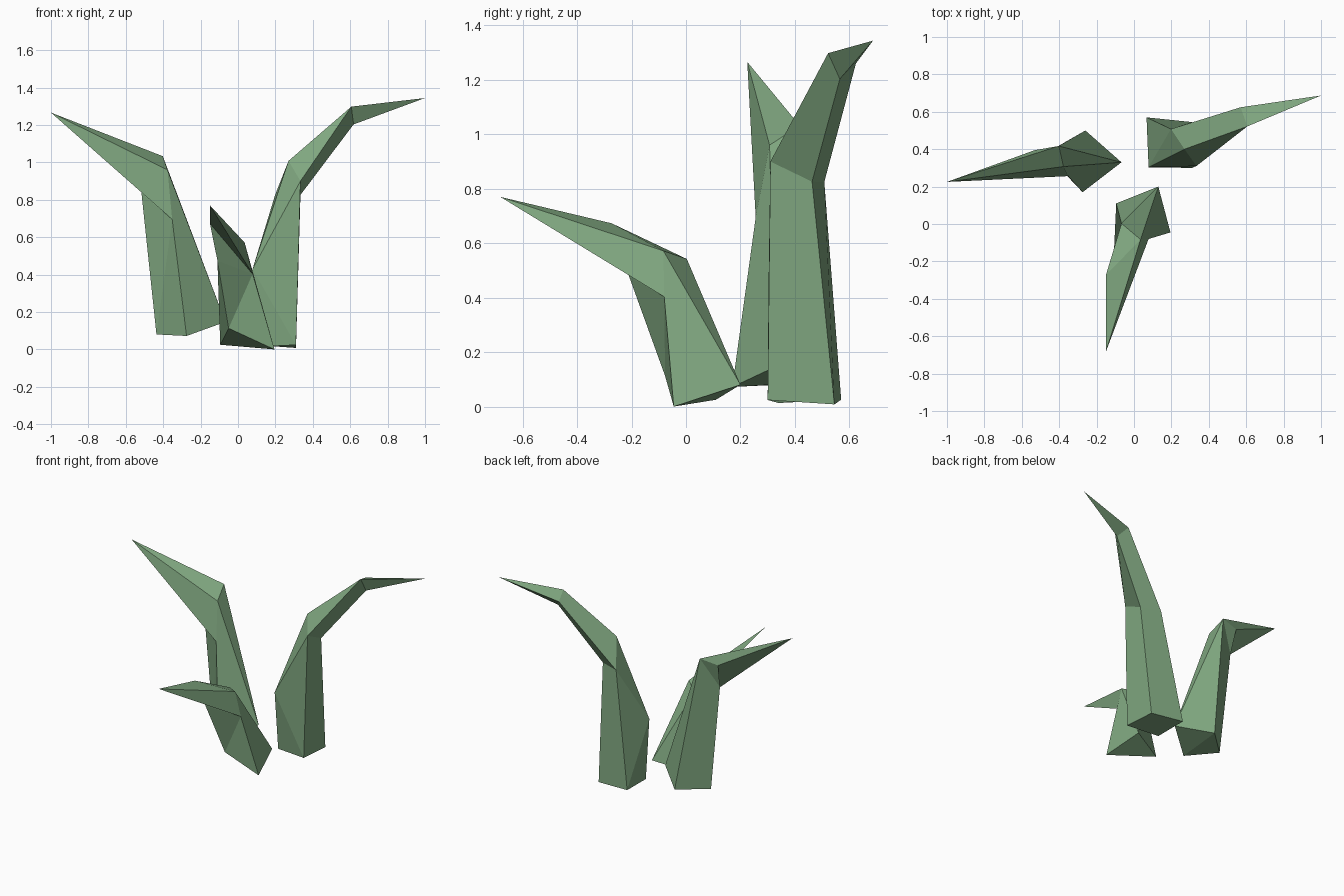
import bpy, bmesh

green = bpy.data.materials.new("leaf green")
green.diffuse_color = (0.215, 0.385, 0.215, 1)


def build(name, points, faces):
    """Make one closed flat-shaded leaf from named corners and face strings."""
    bm = bmesh.new()
    v = {k: bm.verts.new(p) for k, p in points.items()}
    for f in faces.split():
        bm.faces.new([v[k] for k in f])
    bmesh.ops.recalc_face_normals(bm, faces=bm.faces[:])
    me = bpy.data.meshes.new(name)
    bm.to_mesh(me)
    bm.free()
    me.materials.append(green)
    ob = bpy.data.objects.new(name, me)
    bpy.context.collection.objects.link(ob)
    return ob


# Corners: abcd = base ring, mnop = bend ring, u = ridge, t = tip
# Shared stalk and underside of the two single-bend leaves
stalk = "acb adc cbno bmn amb adpm dco dop tno tuo upo ump "

build("front_leaf", {
    "a": (-0.095, 0.11, 0.025), "b": (0.13, 0.20, 0.08),
    "c": (0.195, -0.045, 0.0), "d": (-0.05, -0.077, 0.113),
    "m": (-0.067, 0.003, 0.542), "n": (0.035, -0.083, 0.572),
    "o": (0.078, -0.08, 0.403), "p": (-0.11, -0.208, 0.475),
    "u": (-0.15, -0.273, 0.673), "t": (-0.15, -0.682, 0.77),
}, stalk + "tun umn")

build("left_leaf", {
    "a": (-0.26, 0.50, 0.09), "b": (-0.067, 0.33, 0.147),
    "c": (-0.275, 0.17, 0.072), "d": (-0.436, 0.34, 0.08),
    "m": (-0.402, 0.417, 1.033), "n": (-0.377, 0.307, 0.96),
    "o": (-0.352, 0.256, 0.695), "p": (-0.516, 0.353, 0.835),
    "u": (-0.53, 0.395, 1.01), "t": (-1.0, 0.225, 1.266),
}, stalk + "tmn tum")

# Tall leaf with a second bend (xyz) and an inner knee (g)
build("right_leaf", {
    "a": (0.31, 0.30, 0.024), "b": (0.31, 0.545, 0.008),
    "c": (0.067, 0.57, 0.025), "d": (0.08, 0.34, 0.013),
    "g": (0.078, 0.303, 0.43),
    "m": (0.27, 0.40, 1.008), "n": (0.334, 0.31, 0.90),
    "o": (0.334, 0.463, 0.826), "p": (0.198, 0.508, 0.825),
    "x": (0.606, 0.522, 1.298), "y": (0.618, 0.565, 1.203),
    "z": (0.57, 0.624, 1.26), "t": (1.0, 0.687, 1.344),
}, "abcd gmn gna gad gpm gcp gdc abon bcpo mnx nxyo oyzp mxzp txy tyz tzx")
